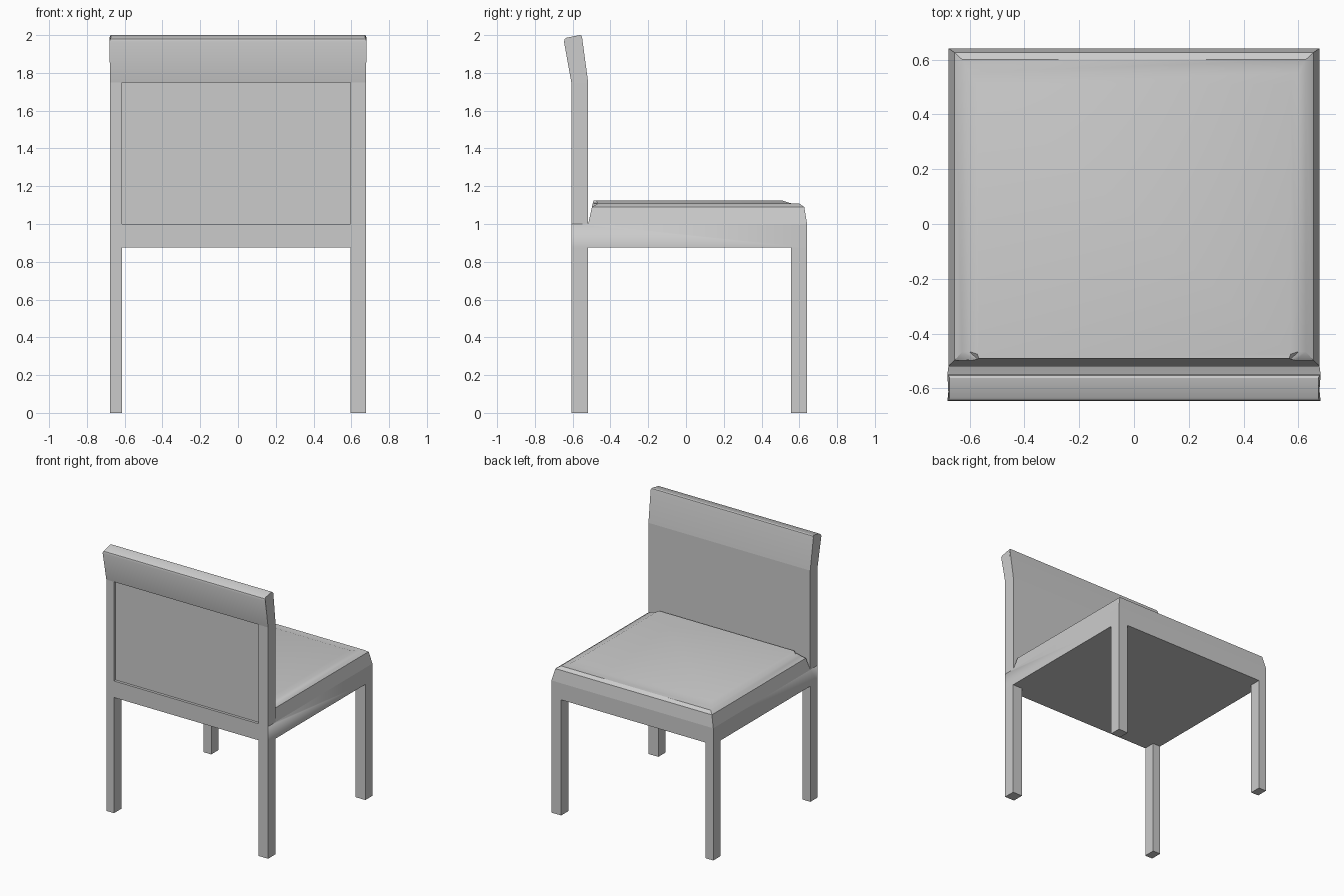
import bpy, bmesh
from mathutils import Vector

if "Cube" in bpy.data.objects:
    bpy.data.objects.remove(bpy.data.objects["Cube"])


def finish(name, bm, hidden=()):
    """Orient faces, drop faces pressed against other parts, shade."""
    bmesh.ops.recalc_face_normals(bm, faces=bm.faces)
    bm.normal_update()
    gone = [f for f in bm.faces if any(f.normal.dot(Vector(d)) > 0.99 for d in hidden)]
    bmesh.ops.delete(bm, geom=gone, context='FACES')
    mesh = bpy.data.meshes.new(name)
    bm.to_mesh(mesh)
    bm.free()
    ob = bpy.data.objects.new(name, mesh)
    bpy.context.collection.objects.link(ob)
    bpy.ops.object.select_all(action='DESELECT')
    ob.select_set(True)
    bpy.context.view_layer.objects.active = ob
    bpy.ops.object.shade_smooth_by_angle(angle=0.5)
    return ob


def loft(name, rings, hidden=()):
    """Skin a closed solid through rings with equal point counts."""
    bm = bmesh.new()
    loops = [[bm.verts.new(p) for p in ring] for ring in rings]
    n = len(loops[0])
    for a, b in zip(loops, loops[1:]):
        for i in range(n):
            j = (i + 1) % n
            bm.faces.new((a[i], a[j], b[j], b[i]))
    bm.faces.new(loops[0])
    bm.faces.new(loops[-1])
    return finish(name, bm, hidden)


def box(name, x, y, z, hidden=()):
    return loft(name, [[(x[0], y[0], h), (x[1], y[0], h), (x[1], y[1], h), (x[0], y[1], h)]
                       for h in z], hidden)


UP, DOWN, LEFT, RIGHT = (0, 0, 1), (0, 0, -1), (-1, 0, 0), (1, 0, 0)
W = 0.677                        # half width of the frame
BACK, FACE = -0.607, -0.518      # outer and inner planes of the backrest
SIDES = {"left": (-W, -0.613), "right": (0.596, W)}

# legs and backrest posts
for side, x in SIDES.items():
    box("back_leg_" + side, x, (BACK, -0.52), (0, 0.875), [UP])
    box("front_leg_" + side, x, (0.556, 0.641), (0, 0.875), [UP])
    box("back_post_" + side, x, (BACK, FACE), (1.0, 1.75),
        [UP, DOWN])

# recessed backrest panel
box("back_panel", (-0.613, 0.596), (BACK + 0.02, FACE), (1.0, 1.75), [UP, DOWN, LEFT, RIGHT])

# leaning top rail: (y, z, half width), with softened top edges
rail = [(FACE, 1.75, W), (-0.550, 1.987, 0.681), (-0.553, 1.997, 0.676), (-0.562, 2.0, 0.673),
        (-0.632, 1.986, 0.673), (-0.642, 1.979, 0.676), (-0.646, 1.965, 0.681), (BACK, 1.725, W),
        (BACK, 1.75, W)]
rail = [p for p in rail if p[1] != 1.725]
loft("top_rail", [[(s * w, y, z) for y, z, w in rail] for s in (-1, 1)])

# seat with apron and cushion: z, half width, far y, near corner y, near centre half width, near y
levels = [(0.875, W, 0.641, BACK, 0.60, BACK),
          (1.0, W, 0.641, BACK, 0.60, BACK),
          (1.0, W, 0.641, FACE, 0.60, FACE),
          (1.09, 0.655, 0.626, -0.498, 0.59, -0.498),
          (1.108, 0.627, 0.60, -0.466, 0.575, -0.494),
          (1.11, 0.60, 0.552, -0.466, 0.572, -0.493),
          (1.124, 0.572, 0.51, -0.475, 0.566, -0.49)]
# the repeated level at z = 1.0 only forms the ledge under the backrest
seat = loft("seat", [[(w, far, z), (-w, far, z), (-w, yc, z), (-wb, yb, z), (wb, yb, z), (w, yc, z)]
                     for z, w, far, yc, wb, yb in levels])
bm = bmesh.new()
bm.from_mesh(seat.data)
bmesh.ops.remove_doubles(bm, verts=bm.verts, dist=0.0005)
bmesh.ops.dissolve_degenerate(bm, edges=bm.edges, dist=0.0005)
bmesh.ops.recalc_face_normals(bm, faces=bm.faces)
bm.to_mesh(seat.data)
bm.free()
